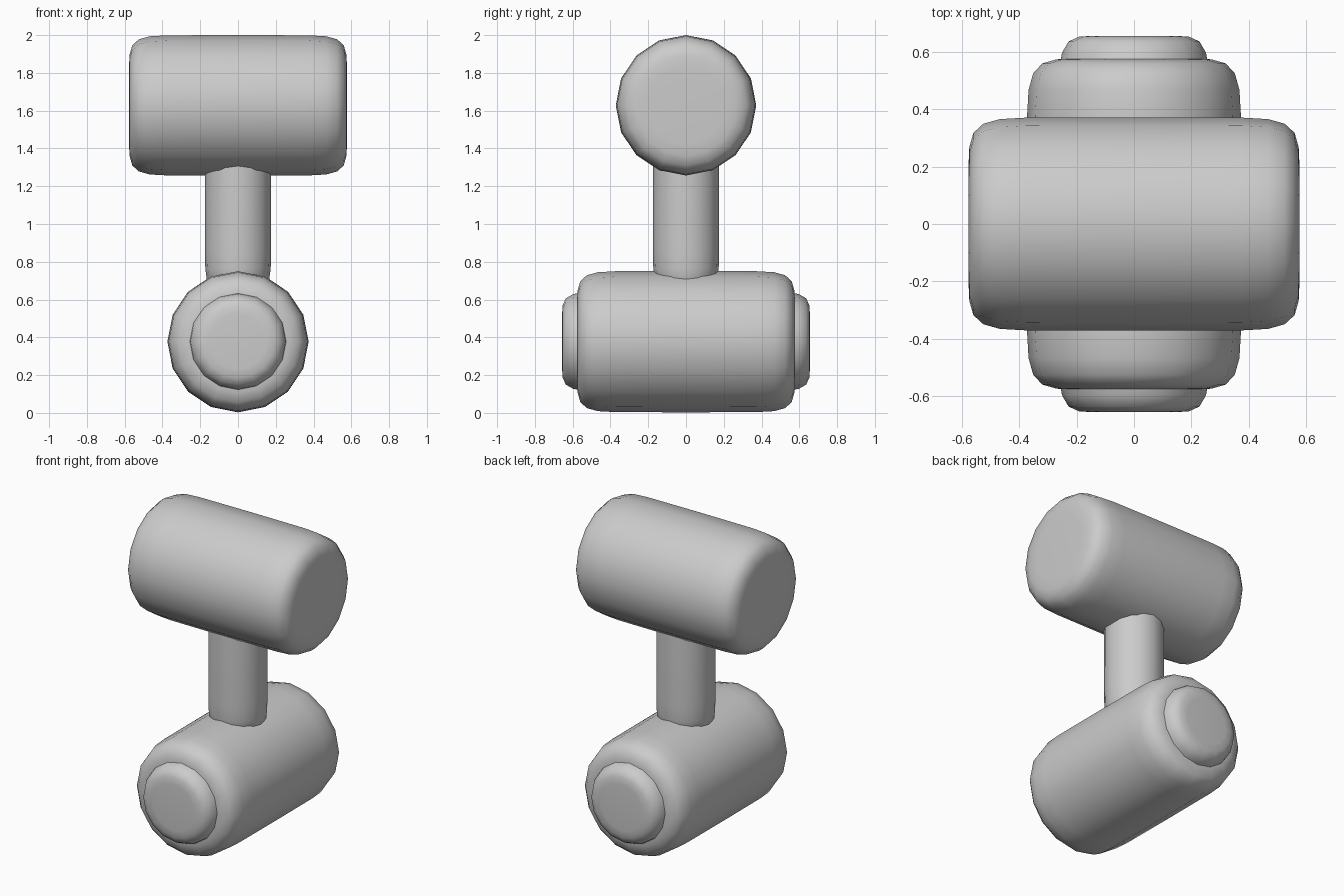
import bpy
import bmesh
from math import pi, sin, cos
from mathutils import Matrix

if "Cube" in bpy.data.objects:
    bpy.data.objects.remove(bpy.data.objects["Cube"])

SIDES = 16
# Soft-edged drum end: (fraction of half length, fraction of radius)
END = [(1.0, 0.55), (0.995, 0.72), (0.97, 0.855), (0.91, 0.94),
       (0.81, 0.983), (0.65, 0.997)]
PROFILE = END + [(0.0, 1.0)] + [(-h, r) for h, r in reversed(END)]


def drum(name, axis, half, radius, centre):
    """Soft-edged 16-sided drum lying along the given axis."""
    bm = bmesh.new()
    rings = []
    for h, r in PROFILE:
        rings.append([bm.verts.new((r * radius * cos(2 * pi * i / SIDES),
                                    r * radius * sin(2 * pi * i / SIDES),
                                    h * half)) for i in range(SIDES)])
    for a, b in zip(rings, rings[1:]):
        for i in range(SIDES):
            j = (i + 1) % SIDES
            bm.faces.new((a[i], b[i], b[j], a[j]))
    bm.faces.new(rings[0])
    bm.faces.new(rings[-1][::-1])
    turn = {'X': Matrix.Rotation(pi / 2, 4, 'Y'),
            'Y': Matrix.Rotation(pi / 2, 4, 'X'),
            'Z': Matrix.Identity(4)}[axis]
    bm.transform(turn)
    bmesh.ops.recalc_face_normals(bm, faces=bm.faces[:])
    for f in bm.faces:
        f.smooth = True
    mesh = bpy.data.meshes.new(name)
    bm.to_mesh(mesh)
    bm.free()
    obj = bpy.data.objects.new(name, mesh)
    obj.location = centre
    bpy.context.collection.objects.link(obj)
    return obj


# Upper crosswise drum
drum("upper_joint", 'X', 0.577, 0.372, (0, 0, 1.628))
# Lower front-to-back drum, with a narrower pin showing at both ends
drum("lower_joint", 'Y', 0.577, 0.374, (0, 0, 0.377))
drum("joint_pin", 'Y', 0.656, 0.267, (0, 0, 0.378))
# Upright post joining the two drums
drum("connecting_post", 'Z', 0.54, 0.176, (0, 0, 1.2))
